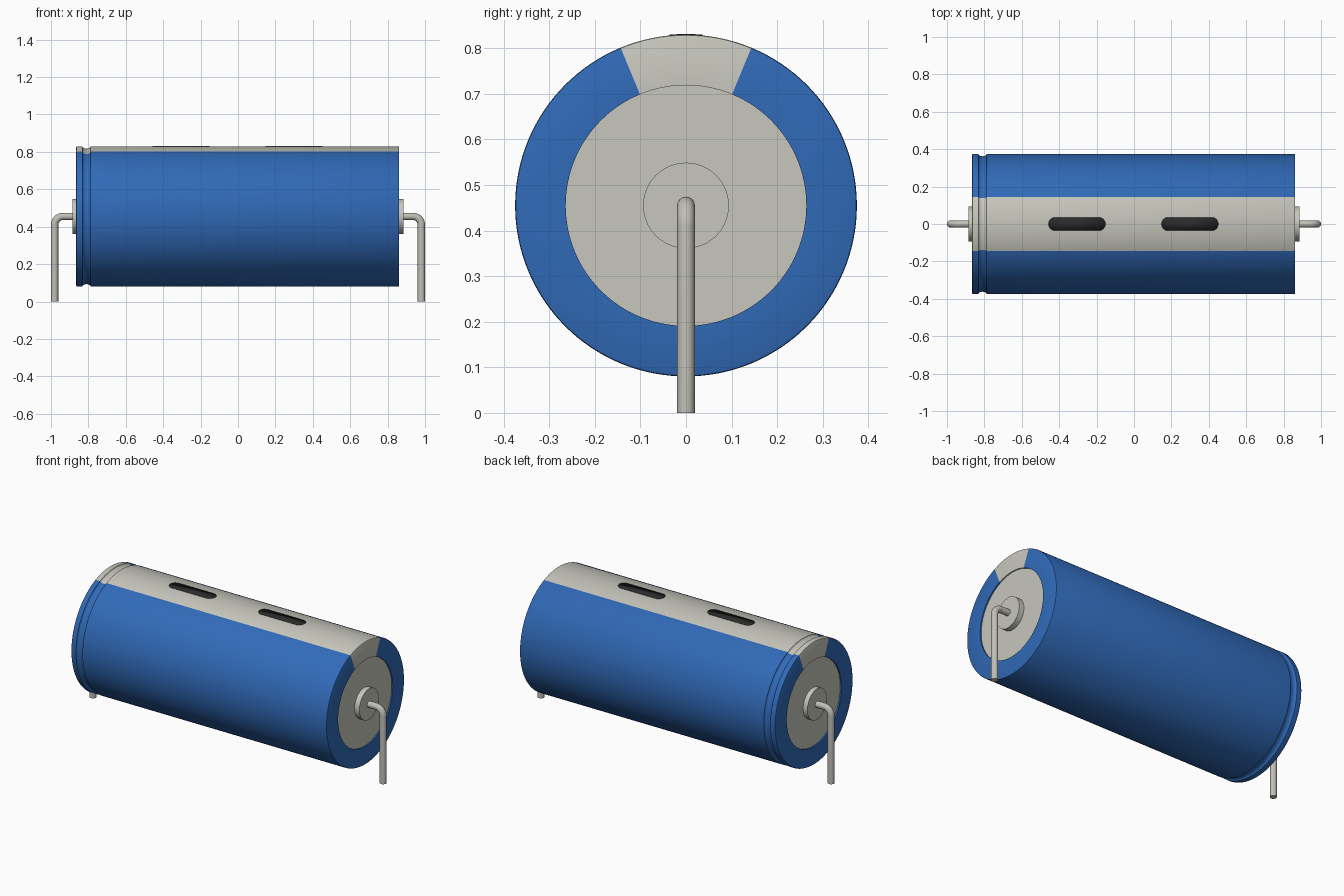
import bpy, bmesh, math
from mathutils import Vector

cube = bpy.data.objects.get("Cube")
if cube:
    bpy.data.objects.remove(cube, do_unlink=True)

AXIS_Z, RADIUS, SEGMENTS = 0.455, 0.375, 128
LEFT, RIGHT = -0.865, 0.861      # ends of the sleeve
INNER = 0.264                    # radius of the end openings
STRIPE = math.radians(22.5)      # half angle of the pale stripe


def material(name, rgb):
    mat = bpy.data.materials.new(name)
    mat.diffuse_color = (*rgb, 1)
    mat.use_nodes = True
    bsdf = mat.node_tree.nodes["Principled BSDF"]
    bsdf.inputs["Base Color"].default_value = (*rgb, 1)
    bsdf.inputs["Roughness"].default_value = 0.5
    return mat


BLUE = material("sleeve blue", (0.030, 0.144, 0.479))
PALE = material("pale grey", (0.571, 0.571, 0.510))
METAL = material("lead metal", (0.53, 0.52, 0.47))
BLACK = material("mark black", (0.024, 0.024, 0.024))


def finish(name, bm, mats, angle=30):
    bmesh.ops.recalc_face_normals(bm, faces=bm.faces)
    mesh = bpy.data.meshes.new(name)
    bm.to_mesh(mesh)
    bm.free()
    for mat in mats:
        mesh.materials.append(mat)
    obj = bpy.data.objects.new(name, mesh)
    bpy.context.collection.objects.link(obj)
    smooth(obj, angle)
    return obj


def smooth(obj, angle=30):
    bpy.ops.object.select_all(action='DESELECT')
    obj.select_set(True)
    bpy.context.view_layer.objects.active = obj
    bpy.ops.object.shade_smooth_by_angle(angle=math.radians(angle))


def lathe(profile, segments=SEGMENTS):
    """Revolve (x, radius) points about the long axis."""
    bm = bmesh.new()
    rings = []
    for x, r in profile:
        ring = []
        for i in range(segments):
            a = 2 * math.pi * i / segments
            ring.append(bm.verts.new((x, r * math.sin(a), AXIS_Z + r * math.cos(a))))
        rings.append(ring)
    for a, b in zip(rings, rings[1:]):
        for i in range(segments):
            j = (i + 1) % segments
            bm.faces.new((a[i], a[j], b[j], b[i]))
    return bm, rings


def disc(name, x0, x1, radius, mat):
    bm, rings = lathe([(x0, radius), (x1, radius)])
    for ring in rings:
        bm.faces.new(ring)
    return finish(name, bm, [mat])


# Sleeve: rounded rims, crimp groove near the left end, shallow end recesses
groove = [(-0.81 + 0.022 * math.cos(a), RADIUS - 0.013 * math.sin(a))
          for a in (math.pi * (1 - k / 8) for k in range(9))]
profile = [(LEFT + 0.012, INNER), (LEFT, INNER), (LEFT, RADIUS - 0.005),
           (LEFT + 0.0015, RADIUS - 0.0015), (LEFT + 0.005, RADIUS)]
profile += groove
profile += [(RIGHT - 0.005, RADIUS), (RIGHT - 0.0015, RADIUS - 0.0015),
            (RIGHT, RADIUS - 0.005), (RIGHT, INNER), (RIGHT - 0.012, INNER)]
bm, _ = lathe(profile)
for f in bm.faces:
    c = f.calc_center_median()
    f.material_index = int(abs(math.atan2(c.y, c.z - AXIS_Z)) < STRIPE)
finish("sleeve", bm, [BLUE, PALE], 35)

# End plates and bosses, then the bent wire leads
disc("end_plates", LEFT + 0.008, RIGHT - 0.008, INNER + 0.002, PALE)
for side, sign in (("left", 1), ("right", -1)):
    disc(side + "_boss", sign * 0.84, sign * 0.886, 0.094, PALE)

    bend, reach = 0.045, 0.9805
    path = [(0.86, AXIS_Z)]
    for k in range(13):
        a = math.pi / 2 * k / 12
        path.append((reach - bend + bend * math.sin(a),
                     AXIS_Z - bend + bend * math.cos(a)))
    path.append((reach, 0))
    curve = bpy.data.curves.new(side + "_lead", 'CURVE')
    curve.dimensions = '3D'
    curve.bevel_depth = 0.0195
    curve.bevel_resolution = 6
    curve.use_fill_caps = True
    spline = curve.splines.new('POLY')
    spline.points.add(len(path) - 1)
    for point, (x, z) in zip(spline.points, path):
        point.co = (sign * x, 0, z, 1)
    curve.materials.append(METAL)
    lead = bpy.data.objects.new(side + "_lead", curve)
    bpy.context.collection.objects.link(lead)
    bpy.ops.object.select_all(action='DESELECT')
    lead.select_set(True)
    bpy.context.view_layer.objects.active = lead
    bpy.ops.object.convert(target='MESH')
    smooth(bpy.context.view_layer.objects.active, 40)

# Polarity marks: thin rounded bars wrapped onto the stripe
HALF_W, HALF_L, ROWS = 0.036, 0.152, 16
for side, cx in (("right", -0.305), ("left", 0.299)):
    bm = bmesh.new()
    rows = []
    for k in range(ROWS + 1):
        t = -math.pi / 2 + math.pi * k / ROWS
        y = HALF_W * math.sin(t)
        half = HALF_L - HALF_W + HALF_W * math.cos(t)
        z = AXIS_Z + math.sqrt((RADIUS + 0.0015) ** 2 - y * y)
        rows.append([bm.verts.new((cx + s * half, y, z)) for s in (-1, 1)])
    for a, b in zip(rows, rows[1:]):
        bm.faces.new((a[0], a[1], b[1], b[0]))
    mark = finish(side + "_mark", bm, [BLACK])
    solid = mark.modifiers.new("thickness", 'SOLIDIFY')
    solid.thickness = 0.003
    solid.offset = -1 if mark.data.polygons[0].normal.z > 0 else 1
